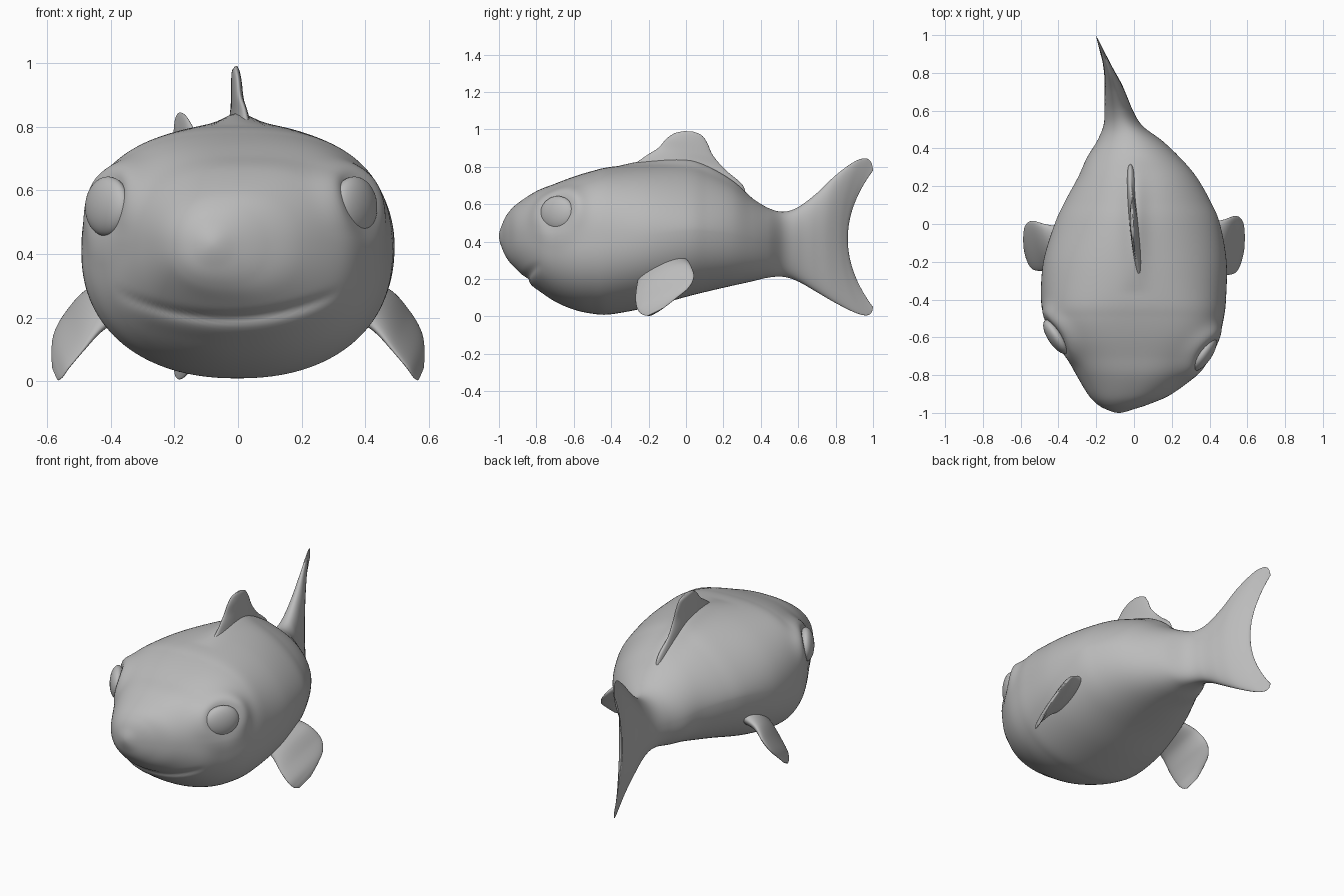
import bpy, bmesh, math
from mathutils import Vector

if "Cube" in bpy.data.objects:
    bpy.data.objects.remove(bpy.data.objects["Cube"])

grey = bpy.data.materials.new("plain grey")
grey.diffuse_color = (0.5, 0.5, 0.5, 1)
grey.use_nodes = True
grey.node_tree.nodes["Principled BSDF"].inputs["Base Color"].default_value = grey.diffuse_color

EYES = [Vector((0.372, -0.69, 0.55)), Vector((-0.415, -0.60, 0.55))]


def spline(rows, sub, first=None):
    """Smoothly interpolate rows of numbers (Catmull-Rom)."""
    pts = [first or rows[0]] + list(rows) + [rows[-1]]
    out = []
    for i in range(1, len(pts) - 2):
        for k in range(sub):
            t = k / sub
            out.append([0.5 * (2 * b + (c - a) * t + (2 * a - 5 * b + 4 * c - d) * t * t
                               + (3 * b - a - 3 * c + d) * t ** 3)
                        for a, b, c, d in zip(*pts[i - 1:i + 3])])
    return out + [list(rows[-1])]


def skin(name, rings, cap=True):
    """Join rings of points into one closed smooth surface."""
    bm = bmesh.new()
    loops = [[bm.verts.new(p) for p in r] for r in rings]
    n = len(loops[0])
    for a, b in zip(loops, loops[1:]):
        for i in range(n):
            j = (i + 1) % n
            bm.faces.new((a[i], a[j], b[j], b[i]))
    if cap:
        bm.faces.new(loops[0])
        bm.faces.new(loops[-1])
    bmesh.ops.remove_doubles(bm, verts=bm.verts, dist=1e-5)
    bmesh.ops.recalc_face_normals(bm, faces=bm.faces)
    for f in bm.faces:
        f.smooth = True
    me = bpy.data.meshes.new(name)
    bm.to_mesh(me)
    bm.free()
    me.materials.append(grey)
    ob = bpy.data.objects.new(name, me)
    bpy.context.collection.objects.link(ob)
    return ob


def sgnpow(v, p):
    return math.copysign(abs(v) ** p, v)


def bell(v, width):
    return math.exp(-(v / width) ** 2)


# Body and tail: y, left x, right x, bottom z, top z
K = [(-1.0, -0.08, -0.08, 0.43, 0.43),
     (-0.98, -0.15, 0.00, 0.355, 0.50),
     (-0.95, -0.20, 0.09, 0.30, 0.555),
     (-0.90, -0.245, 0.20, 0.245, 0.605),
     (-0.80, -0.305, 0.33, 0.15, 0.67),
     (-0.70, -0.36, 0.40, 0.08, 0.71),
     (-0.60, -0.42, 0.45, 0.037, 0.748),
     (-0.50, -0.47, 0.475, 0.015, 0.778),
     (-0.40, -0.492, 0.487, 0.012, 0.80),
     (-0.20, -0.48, 0.49, 0.05, 0.815),
     (0.0, -0.42, 0.455, 0.105, 0.81),
     (0.12, -0.365, 0.405, 0.135, 0.775),
     (0.25, -0.295, 0.33, 0.165, 0.71),
     (0.35, -0.25, 0.245, 0.187, 0.635),
     (0.44, -0.195, 0.15, 0.208, 0.58),
     (0.52, -0.162, 0.045, 0.212, 0.56),
     (0.60, -0.156, -0.005, 0.187, 0.585),
     (0.70, -0.162, -0.045, 0.13, 0.66),
     (0.80, -0.170, -0.085, 0.072, 0.755),
     (0.90, -0.185, -0.135, 0.022, 0.828),
     (0.96, -0.197, -0.170, 0.006, 0.845),
     (0.99, -0.205, -0.190, 0.018, 0.825),
     (1.0, -0.203, -0.203, 0.05, 0.78)]
y, xl, xr, zb, zt = K[1]
N = 128
rings = []
for y, xl, xr, zb, zt in spline(K, 10, (y, xr, xl, zt, zb)):
    # tail fork depth, and boxy brow fading to a sloped back
    lag = 0.135 * max(0, (y - 0.6) / 0.4) ** 1.5
    square = 2.05 + 0.75 * bell(y + 0.6, 0.25) - 0.4 * bell(y - 0.08, 0.25)
    ring = []
    for i in range(N):
        a = 2 * math.pi * i / N
        e = 2 / square if i < N / 2 else 0.9
        c, h = sgnpow(math.cos(a), e), sgnpow(math.sin(a), e)
        back = lag * (1 - abs(h) ** 2)
        p = Vector(((xl + xr) / 2 + (xr - xl) / 2 * c + 0.3 * back, y - back,
                    (zb + zt) / 2 + (zt - zb) / 2 * h))
        # flared ridge under the back fin
        if h > 0 and abs(y) < 0.36:
            p.z += 0.03 * bell(p.x, 0.06) * (1 - (y / 0.36) ** 2)
        # raised brows around the eyes, stronger above
        for eye in EYES:
            lift = 0.03 * bell((p - eye).length - 0.13, 0.05)
            lift *= 0.3 + 0.7 * max(0, min(1, (p.z - eye.z + 0.08) / 0.16))
            p = p + Vector((math.copysign(0.8, eye.x), -0.1, 0.3)) * lift
        # mouth crease with a lower lip
        u = (p.x + 0.035) / 0.36
        if p.y < -0.55 and abs(u) < 1:
            d = p.z - (0.2 + 0.085 * u * u)
            p.y += (1 - u ** 4) * (0.013 * bell(d, 0.016) - 0.006 * bell(d + 0.04, 0.025))
        ring.append(p)
    rings.append(ring)
skin("fish_body", rings, cap=False)


def fin(name, rows, sub=8, n=40):
    """Fin from rows of front point, rear point and half thickness."""
    grow = Vector(rows[-1][:3]) + Vector(rows[-1][3:6]) \
        - Vector(rows[0][:3]) - Vector(rows[0][3:6])
    rs = []
    for r in spline(rows, sub):
        f, b = Vector(r[:3]), Vector(r[3:6])
        side = (b - f).cross(grow).normalized() * r[6]
        rs.append([(f + b) / 2 + (b - f) / 2 * math.cos(2 * math.pi * i / n)
                   + side * math.sin(2 * math.pi * i / n) for i in range(n)])
    return skin(name, rs)


# Back fin
fin("back_fin", [(0.04, -0.34, 0.70, -0.02, 0.32, 0.62, 0.05),
                 (0.03, -0.30, 0.79, -0.02, 0.305, 0.70, 0.038),
                 (0.02, -0.22, 0.855, -0.02, 0.21, 0.785, 0.024),
                 (0.005, -0.15, 0.90, -0.01, 0.145, 0.86, 0.019),
                 (0.0, -0.105, 0.95, -0.01, 0.115, 0.925, 0.016),
                 (-0.005, -0.06, 0.98, -0.01, 0.085, 0.968, 0.012),
                 (-0.005, -0.01, 0.991, -0.008, 0.04, 0.988, 0.004)])

# Side fins, the left one slightly shorter front to back
for name, s, k, dy in (("right_side_fin", 1, 1, 0), ("left_side_fin", -1, 0.85, -0.02)):
    rows = [(0.36, -0.25, 0.22, 0.38, 0.0, 0.31, 0.06),
            (0.43, -0.262, 0.165, 0.475, 0.022, 0.28, 0.036),
            (0.485, -0.270, 0.10, 0.54, 0.043, 0.215, 0.022),
            (0.53, -0.262, 0.045, 0.575, 0.015, 0.155, 0.016),
            (0.552, -0.238, 0.013, 0.585, -0.05, 0.10, 0.011),
            (0.566, -0.205, 0.003, 0.584, -0.12, 0.045, 0.005)]
    fin(name, [(s * r[0], r[1] * k + dy, r[2], s * r[3], r[4] * k + dy, r[5], r[6])
               for r in rows])

# Eyes: flattened balls set into the head
for name, e in zip(("right_eye", "left_eye"), EYES):
    out = Vector((math.copysign(0.82, e.x), -0.55, 0.04)).normalized()
    bpy.ops.mesh.primitive_uv_sphere_add(segments=40, ring_count=24, radius=1,
                                         location=e - out * 0.005)
    ob = bpy.context.object
    ob.name = name
    ob.scale = (0.106, 0.094, 0.045)
    ob.rotation_euler = out.to_track_quat('Z', 'Y').to_euler()
    ob.data.materials.append(grey)
    bpy.ops.object.shade_smooth()
